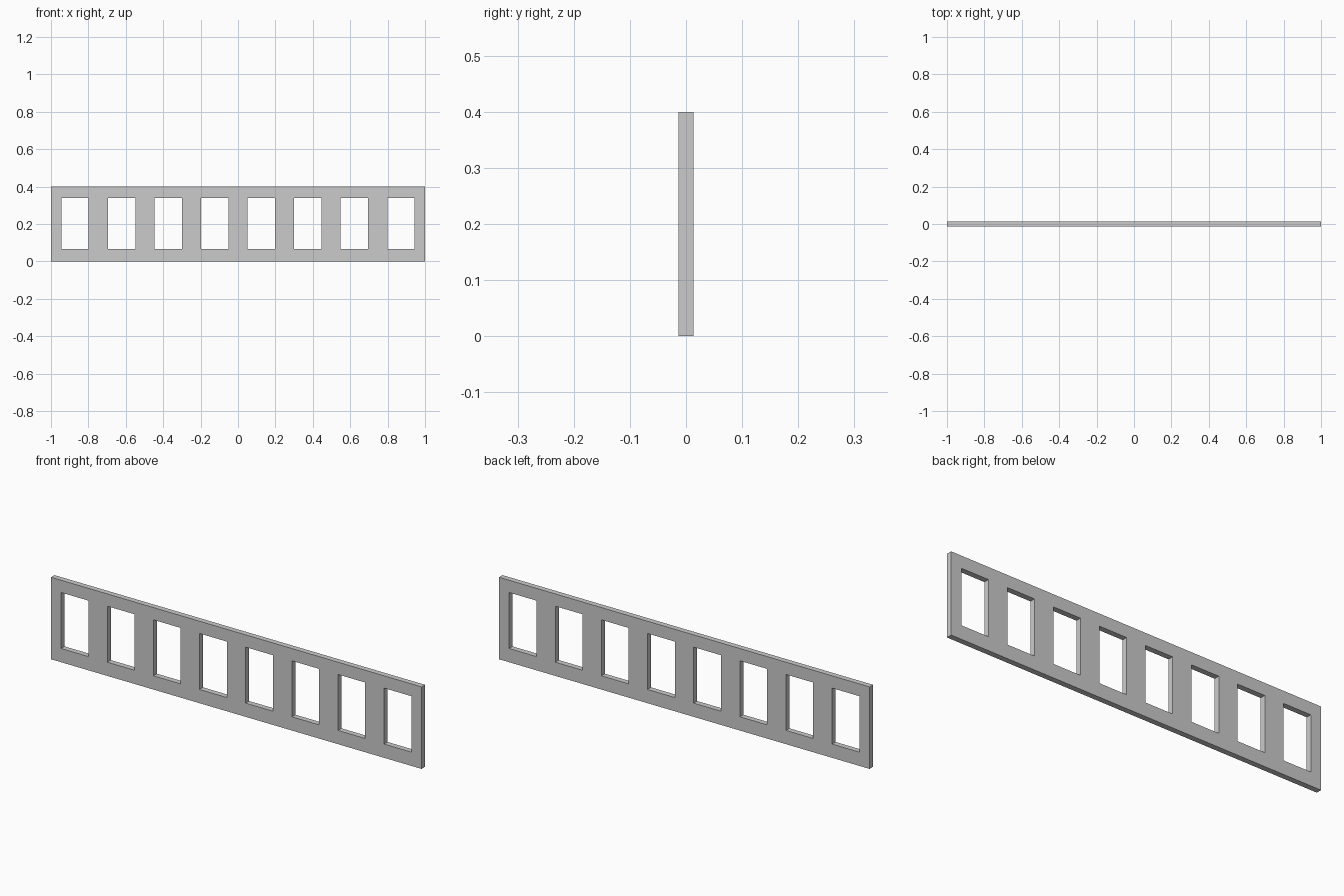
import bpy, bmesh

if "Cube" in bpy.data.objects:
    bpy.data.objects.remove(bpy.data.objects["Cube"])

LENGTH, HEIGHT, THICK = 2.0, 0.4, 0.027
COUNT, PITCH, OPEN_W = 8, 0.249, 0.147
OPEN_BOTTOM, OPEN_TOP = 0.067, 0.34

# Grid lines: panel ends plus both sides of every opening
xs = [-LENGTH / 2]
for i in range(COUNT):
    centre = (i - (COUNT - 1) / 2) * PITCH
    xs += [centre - OPEN_W / 2, centre + OPEN_W / 2]
xs.append(LENGTH / 2)
zs = [0, OPEN_BOTTOM, OPEN_TOP, HEIGHT]

# Front face of rails and posts, leaving the openings empty
bm = bmesh.new()
grid = [[bm.verts.new((x, -THICK / 2, z)) for z in zs] for x in xs]
for i in range(len(xs) - 1):
    for j in range(3):
        if j == 1 and i % 2 == 1:
            continue
        bm.faces.new((grid[i][j], grid[i + 1][j], grid[i + 1][j + 1], grid[i][j + 1]))

# Thicken into a solid panel
result = bmesh.ops.extrude_face_region(bm, geom=bm.faces[:], use_keep_orig=True)
moved = [g for g in result["geom"] if isinstance(g, bmesh.types.BMVert)]
bmesh.ops.translate(bm, verts=moved, vec=(0, THICK, 0))
bmesh.ops.recalc_face_normals(bm, faces=bm.faces[:])

mesh = bpy.data.meshes.new("window_panel")
bm.to_mesh(mesh)
bm.free()
panel = bpy.data.objects.new("window_panel", mesh)
bpy.context.collection.objects.link(panel)
